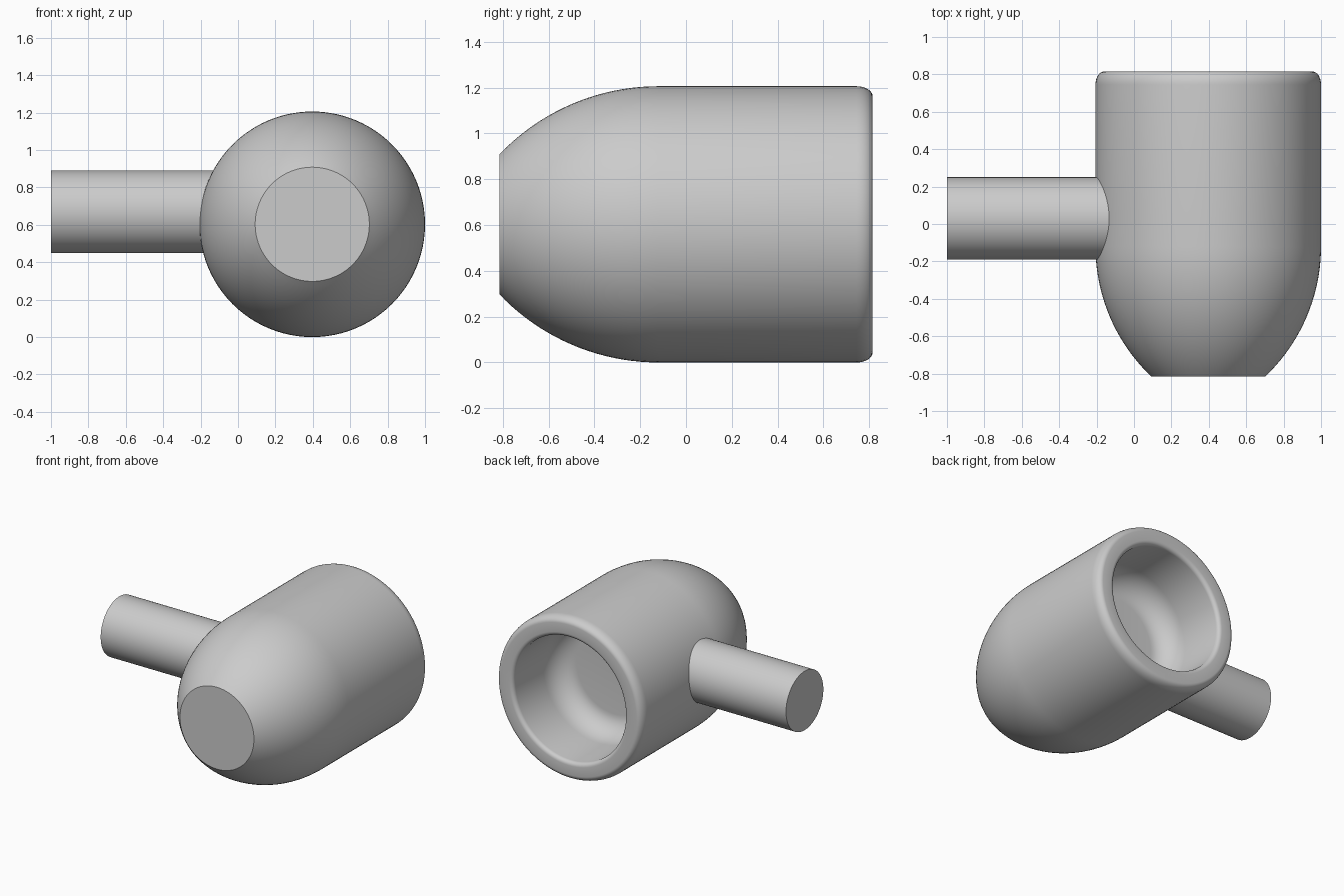
import bpy, bmesh
from math import cos, sin, pi, radians, asin
from mathutils import Matrix

if "Cube" in bpy.data.objects:
    bpy.data.objects.remove(bpy.data.objects["Cube"])

SEG = 96


def lathe(name, profile, matrix):
    """Revolve (radius, height) points about local z; the ends are capped."""
    bm = bmesh.new()
    rings = [[bm.verts.new((r * cos(2 * pi * i / SEG), r * sin(2 * pi * i / SEG), h))
              for i in range(SEG)] for r, h in profile]
    for a, b in zip(rings, rings[1:]):
        for i in range(SEG):
            j = (i + 1) % SEG
            bm.faces.new((a[i], a[j], b[j], b[i]))
    bm.faces.new(rings[0][::-1])
    bm.faces.new(rings[-1])
    bmesh.ops.recalc_face_normals(bm, faces=bm.faces)
    mesh = bpy.data.meshes.new(name)
    bm.to_mesh(mesh)
    bm.free()
    obj = bpy.data.objects.new(name, mesh)
    bpy.context.collection.objects.link(obj)
    obj.matrix_world = matrix
    bpy.ops.object.select_all(action='DESELECT')
    obj.select_set(True)
    bpy.context.view_layer.objects.active = obj
    bpy.ops.object.shade_smooth_by_angle(angle=radians(32))
    return obj


def arc(cr, ch, rr, rh, a0, a1, n):
    """Elliptical arc of profile points, angles in radians."""
    return [(cr + rr * cos(a0 + (a1 - a0) * k / n), ch + rh * sin(a0 + (a1 - a0) * k / n))
            for k in range(n + 1)]


# Bullet-shaped cup: flat nose, curved taper, rounded rim and hollow back
R, NOSE_R = 0.603, 0.96
nose = arc(R - NOSE_R, -0.12, NOSE_R, NOSE_R, -asin(0.695 / NOSE_R), 0, 20)
rim = arc(R - 0.045, 0.745, 0.045, 0.07, 0, pi / 2, 8)
lip = arc(0.49, 0.785, 0.03, 0.03, pi / 2, pi, 5)
bowl = arc(0.31, 0.46, 0.15, 0.18, 0, -pi / 2, 10)
lathe("cup_body", nose + rim + lip + bowl,
      Matrix.Translation((0.397, 0, 0.603)) @ Matrix.Rotation(-pi / 2, 4, 'X'))

# Side stem running into the cup wall
lathe("side_stem", [(0.22, -1.0), (0.22, -0.1)],
      Matrix.Translation((0, 0.03, 0.67)) @ Matrix.Rotation(pi / 2, 4, 'Y'))
